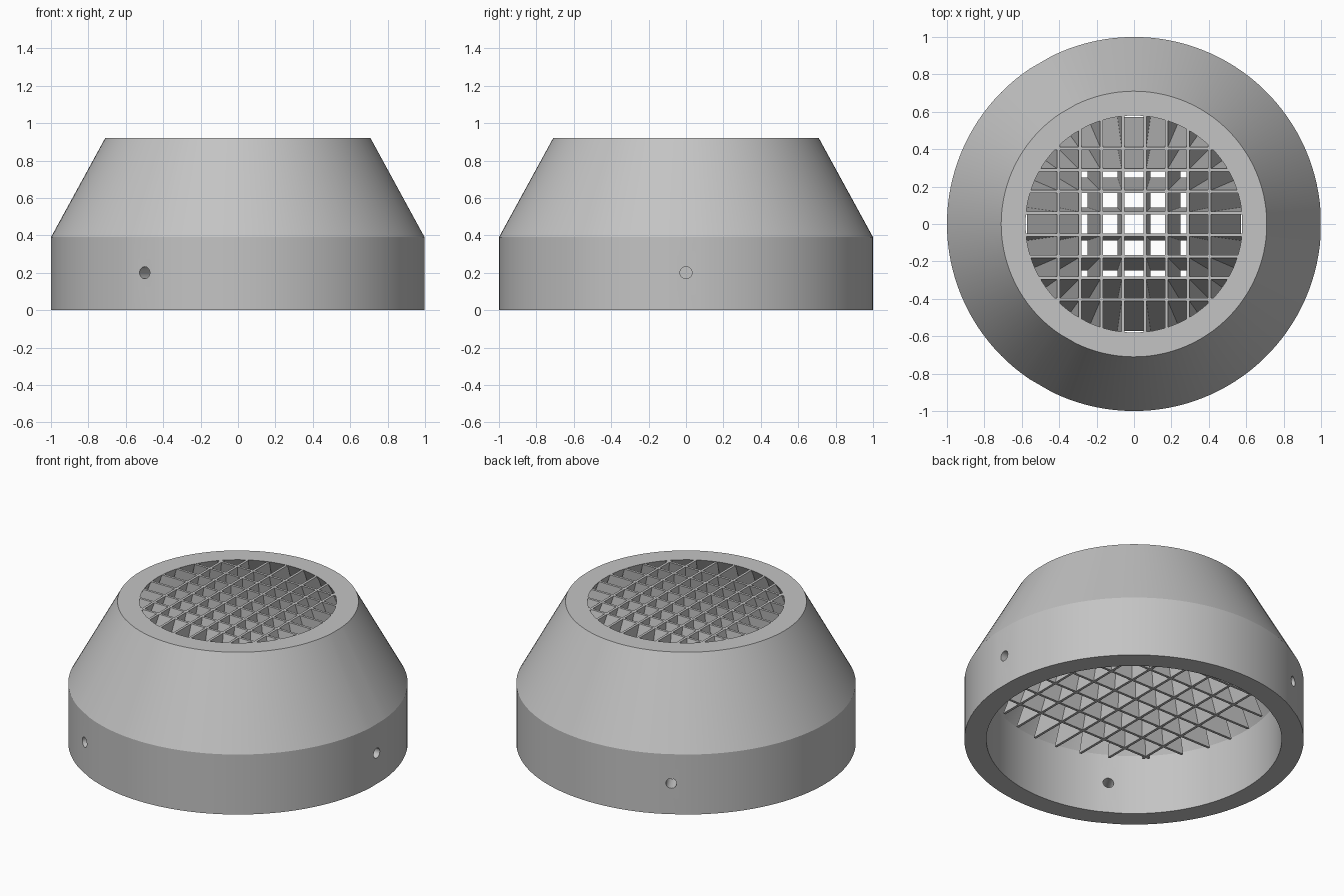
import bpy, bmesh, math

cube = bpy.data.objects.get("Cube")
if cube:
    bpy.data.objects.remove(cube, do_unlink=True)

grey = bpy.data.materials.new("mid grey")
grey.use_nodes = True
grey.diffuse_color = (0.55, 0.55, 0.55, 1)
grey.node_tree.nodes["Principled BSDF"].inputs["Base Color"].default_value = (0.55, 0.55, 0.55, 1)

HEIGHT, SHOULDER = 0.92, 0.39
HOLE_ANGLES = [0, 120, 240]


def finish(bm, name):
    bmesh.ops.recalc_face_normals(bm, faces=bm.faces)
    mesh = bpy.data.meshes.new(name)
    bm.to_mesh(mesh)
    bm.free()
    mesh.materials.append(grey)
    obj = bpy.data.objects.new(name, mesh)
    bpy.context.collection.objects.link(obj)
    return obj


# Housing: closed wall profile swept round, with a narrow flat at each screw hole
profile = [(1, 0), (1, SHOULDER), (0.71, HEIGHT), (0.58, HEIGHT), (0.87, SHOULDER), (0.87, 0)]
angles = [math.radians(hole + 4 + 112 * i / 40) for hole in HOLE_ANGLES for i in range(41)]
bm = bmesh.new()
rings = [[bm.verts.new((r * math.cos(a), r * math.sin(a), z)) for r, z in profile] for a in angles]
for i, ring in enumerate(rings):
    nxt = rings[(i + 1) % len(rings)]
    for j in range(len(profile)):
        k = (j + 1) % len(profile)
        bm.faces.new((ring[j], nxt[j], nxt[k], ring[k]))
housing = finish(bm, "housing")

# Radial screw holes
for hole in HOLE_ANGLES:
    a = math.radians(hole)
    bpy.ops.mesh.primitive_cylinder_add(
        vertices=32, radius=0.032, depth=0.5,
        location=(0.95 * math.cos(a), 0.95 * math.sin(a), 0.2),
        rotation=(0, math.pi / 2, a))
    cutter = bpy.context.object
    cutter.name = "screw_hole_cutter"
    cutter.data.materials.append(grey)
    mod = housing.modifiers.new("screw_hole", "BOOLEAN")
    mod.operation, mod.solver, mod.object = "DIFFERENCE", "EXACT", cutter
    bpy.ops.object.select_all(action="DESELECT")
    bpy.context.view_layer.objects.active = housing
    housing.select_set(True)
    bpy.ops.object.modifier_apply(modifier=mod.name)
    bpy.data.objects.remove(cutter, do_unlink=True)
bpy.ops.object.shade_smooth_by_angle(angle=math.radians(20))

# Louvre grid: crossed slats that fan outwards towards the bottom
PITCH, HALF, SPREAD, GRID_RADIUS, GRID_BOTTOM = 0.115, 0.008, 1.4, 0.583, 0.34


def add_slat(bm, offset, crosswise):
    reach = math.sqrt(GRID_RADIUS ** 2 - offset ** 2)
    levels = []
    for z, scale in ((HEIGHT - 0.002, 1), (GRID_BOTTOM, SPREAD)):
        corners = []
        for side, end in ((-1, -1), (1, -1), (1, 1), (-1, 1)):
            p, q = offset * scale + side * HALF, end * reach * scale
            corners.append(bm.verts.new((q, p, z) if crosswise else (p, q, z)))
        levels.append(corners)
    top, low = levels
    bm.faces.new(top)
    bm.faces.new(low)
    for i in range(4):
        j = (i + 1) % 4
        bm.faces.new((top[i], top[j], low[j], low[i]))


for name, crosswise in (("lengthwise_slats", False), ("crosswise_slats", True)):
    bm = bmesh.new()
    for n in range(8):
        add_slat(bm, (n - 3.5) * PITCH, crosswise)
    finish(bm, name)
